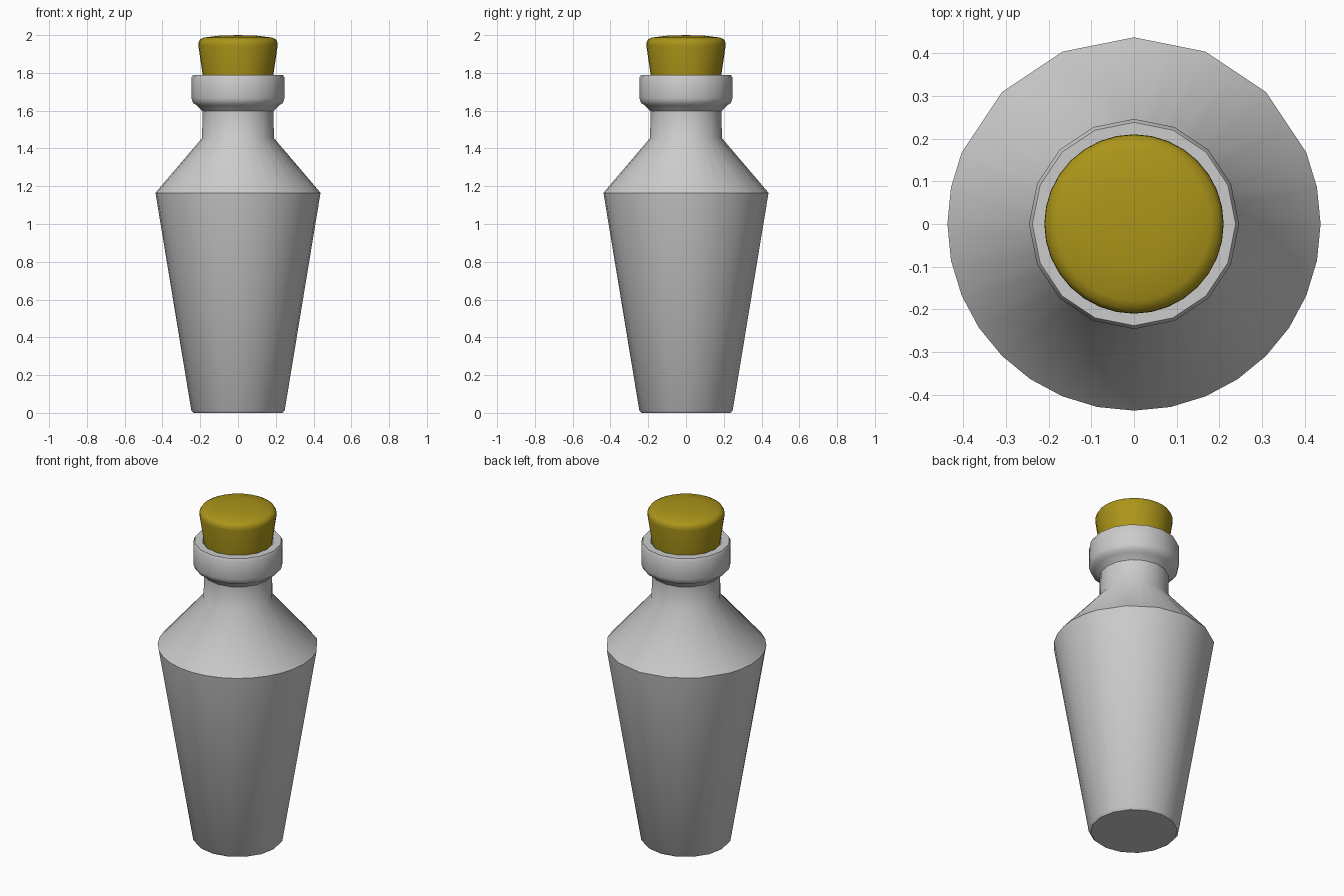
import bpy, bmesh
from math import pi, cos, sin, radians

if "Cube" in bpy.data.objects:
    bpy.data.objects.remove(bpy.data.objects["Cube"])


def lathe(name, profile, steps, radius_scale, angle):
    """Revolve (r, z) points; r = 0 ends become a single pole vertex."""
    bm = bmesh.new()
    rings = []
    for level, (r, z) in enumerate(profile):
        if r == 0:
            rings.append([bm.verts.new((0, 0, z))] * steps)
            continue
        ring = []
        for i in range(steps):
            a = 2 * pi * i / steps
            k = r * radius_scale(level, i)
            ring.append(bm.verts.new((k * cos(a), k * sin(a), z)))
        rings.append(ring)
    for low, high in zip(rings, rings[1:]):
        for i in range(steps):
            j = (i + 1) % steps
            corners = dict.fromkeys((low[i], low[j], high[j], high[i]))
            bm.faces.new(list(corners))
    bmesh.ops.recalc_face_normals(bm, faces=bm.faces[:])
    mesh = bpy.data.meshes.new(name)
    bm.to_mesh(mesh)
    bm.free()
    obj = bpy.data.objects.new(name, mesh)
    bpy.context.collection.objects.link(obj)
    bpy.ops.object.select_all(action='DESELECT')
    obj.select_set(True)
    bpy.context.view_layer.objects.active = obj
    bpy.ops.object.shade_smooth_by_angle(angle=radians(angle))
    return obj


# Bottle: base, tapered body, shoulder, neck, rim and mouth
bottle_profile = [
    (0, 0), (0.236, 0), (0.247, 0.012), (0.437, 1.165), (0.19, 1.455),
    (0.188, 1.597), (0.218, 1.628), (0.238, 1.64), (0.246, 1.665),
    (0.246, 1.775), (0.238, 1.79), (0.195, 1.79), (0.18, 1.775),
    (0.17, 1.6), (0, 1.6),
]
SHOULDER = 3


def bottle_scale(level, i):
    # Sixteen sides; only the front half of the shoulder is rounded to 32
    rounded = level == SHOULDER and not 2 < i < 14
    return 1 if i % 2 == 0 or rounded else cos(pi / 16)


lathe("bottle", bottle_profile, 32, bottle_scale, 42)

# Cork stopper, flaring towards a rounded top
cork_profile = [
    (0, 1.65), (0.17, 1.65), (0.187, 1.79), (0.21, 1.945), (0.209, 1.962),
    (0.2, 1.977), (0.18, 1.987), (0.1, 1.997), (0, 2.0),
]
cork = lathe("cork", cork_profile, 32, lambda level, i: 1, 50)
olive = bpy.data.materials.new("olive_cork")
olive.diffuse_color = (0.41, 0.30, 0.01, 1)
olive.use_nodes = True
olive.node_tree.nodes["Principled BSDF"].inputs["Base Color"].default_value = olive.diffuse_color
cork.data.materials.append(olive)
